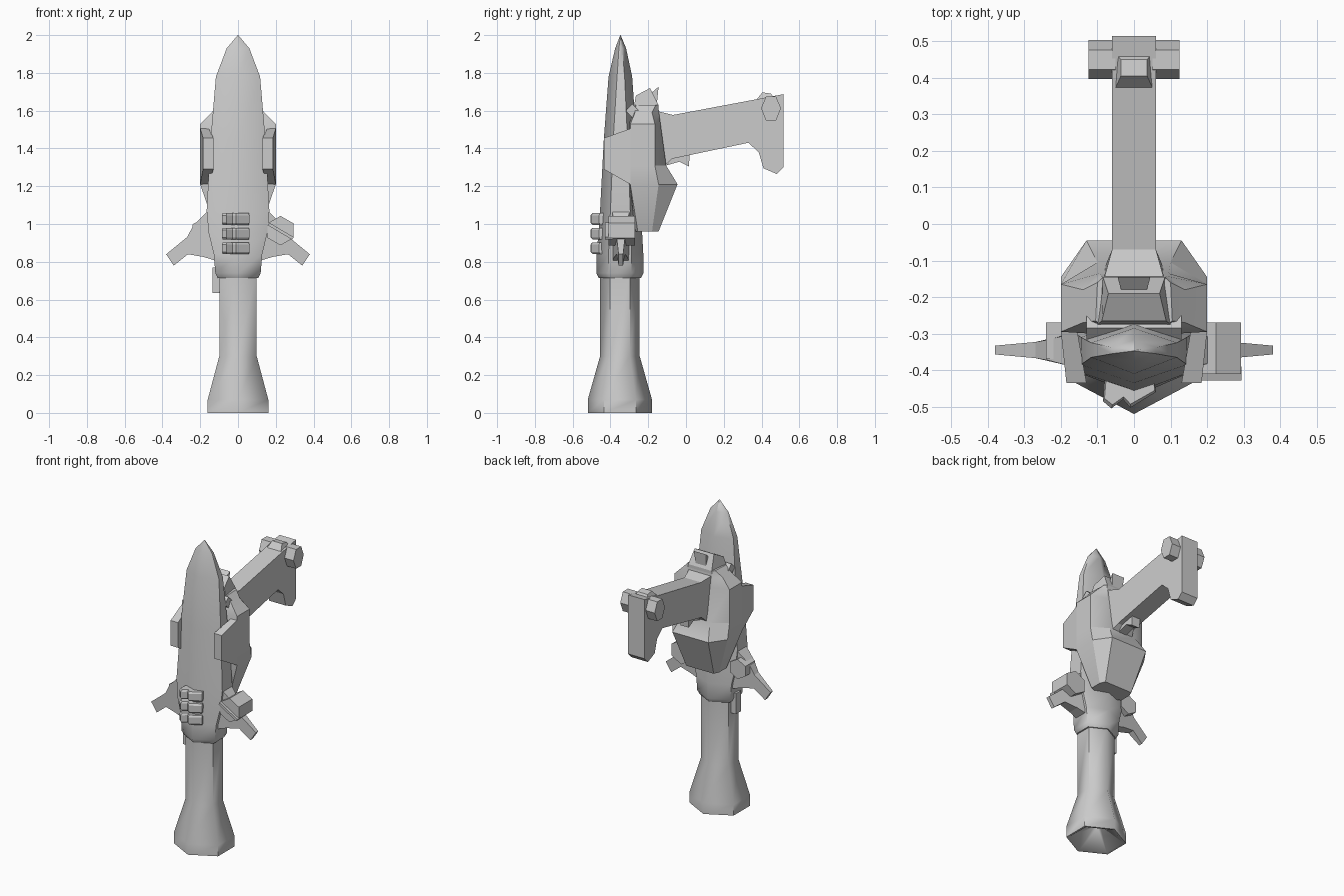
import bpy, bmesh, math

if "Cube" in bpy.data.objects:
    bpy.data.objects.remove(bpy.data.objects["Cube"])

AXIS_Y = -0.35


def finish(name, bm, angle=None):
    bmesh.ops.remove_doubles(bm, verts=bm.verts, dist=1e-5)
    bmesh.ops.recalc_face_normals(bm, faces=bm.faces)
    me = bpy.data.meshes.new(name)
    bm.to_mesh(me)
    bm.free()
    ob = bpy.data.objects.new(name, me)
    bpy.context.collection.objects.link(ob)
    if angle:
        bpy.ops.object.select_all(action='DESELECT')
        ob.select_set(True)
        bpy.context.view_layer.objects.active = ob
        bpy.ops.object.shade_smooth_by_angle(angle=math.radians(angle))
    return ob


def loft(name, rings, angle=None):
    """Skin equal-length rings of points and cap both ends."""
    bm = bmesh.new()
    vs = [[bm.verts.new(p) for p in r] for r in rings]
    n = len(rings[0])
    for a, b in zip(vs, vs[1:]):
        for i in range(n):
            j = (i + 1) % n
            bm.faces.new((a[i], a[j], b[j], b[i]))
    bm.faces.new(vs[0])
    bm.faces.new(vs[-1])
    return finish(name, bm, angle)


def side_profile(name, pts, half):
    """Extrude a (y, z) outline across x; half is one width or one per point."""
    hs = half if isinstance(half, list) else [half] * len(pts)
    return loft(name, [[(s * h, y, z) for (y, z), h in zip(pts, hs)] for s in (-1, 1)])


def prism(name, axis, centre, r1, r2, a, b, sides=6, turn=0.0):
    """Regular prism along x or y, from a to b."""
    rings = []
    for t in (a, b):
        ring = []
        for i in range(sides):
            q = turn + 2 * math.pi * i / sides
            u, v = centre[0] + r1 * math.cos(q), centre[1] + r2 * math.sin(q)
            ring.append((t, u, v) if axis == 'x' else (u, t, v))
        rings.append(ring)
    return loft(name, rings)


def hexring(r, z):
    return [(1.09 * r * math.sin(k * math.pi / 3), AXIS_Y - r * math.cos(k * math.pi / 3), z)
            for k in range(6)]


# Barrel with flared muzzle and recessed bore
loft("barrel", [hexring(r, z) for r, z in
     ((.02, .2), (.025, .1), (.155, .002), (.17, 0), (.17, .07), (.105, .3), (.105, .76))], 62)

# Blade-shaped main body: z, half width, front, front side, rear side, back
blade = ((.715, .108, -.462, -.405, -.295, -.238), (.74, .12, -.475, -.412, -.288, -.225),
         (.84, .128, -.473, -.41, -.288, -.226), (.95, .155, -.464, -.406, -.29, -.232),
         (1.07, .166, -.455, -.40, -.295, -.245), (1.45, .145, -.435, -.385, -.31, -.262),
         (1.78, .117, -.41, -.365, -.325, -.285), (1.93, .06, -.375, -.355, -.338, -.317),
         (2.0, .001, -.348, -.3475, -.3465, -.346))
loft("blade_body", [[(0, f, z), (w, s, z), (w, t, z), (0, b, z), (-w, t, z), (-w, s, z)]
                    for z, w, f, s, t, b in blade], 62)

# Side fins: x, z, half thickness
fin = ((.1, 1.12, .05), (.17, 1.06, .045), (.235, .995, .028), (.27, .93, .022), (.38, .84, .012),
       (.34, .78, .012), (.265, .84, .022), (.18, .825, .035), (.1, .8, .045))
for s, side in ((1, "right"), (-1, "left")):
    loft("fin_" + side, [[(s * x, -.345 + k * h, z) for x, z, h in fin] for k in (-1, 1)])

# Rear housing: z, then four (x, y) half-section points
housing = ((.96, (.08, -.27), (.115, -.255), (.115, -.18), (.1, -.145)),
           (1.21, (.12, -.3), (.2, -.295), (.2, -.145), (.13, -.045)),
           (1.31, (.12, -.3), (.2, -.295), (.2, -.165), (.1, -.105)),
           (1.53, (.12, -.3), (.2, -.295), (.2, -.165), (.095, -.135)),
           (1.59, (.1, -.28), (.14, -.27), (.14, -.18), (.09, -.143)),
           (1.63, (.09, -.275), (.105, -.265), (.1, -.16), (.085, -.147)))
loft("rear_housing", [[(x, y, r[0]) for x, y in r[1:]] + [(-x, y, r[0]) for x, y in r[:0:-1]]
                      for r in housing], 25)
side_profile("housing_cap", [(-.28, 1.6), (-.265, 1.68), (-.19, 1.72), (-.145, 1.63), (-.145, 1.58)],
             [.105, .088, .07, .085, .09])
side_profile("rear_sight", [(-.2, 1.68), (-.145, 1.727), (-.155, 1.63), (-.18, 1.63)],
             [.03, .045, .035, .035])

# Cheek plates reaching forward around the blade
for s, side in ((1, "right"), (-1, "left")):
    loft("cheek_plate_" + side, [
        [(s * a, y, lo), (s * b, y, lo), (s * b, y, hi), (s * a, y, hi)]
        for y, a, b, lo, hi in ((-.435, .13, .185, 1.29, 1.455), (-.295, .155, .2, 1.21, 1.505),
                                (-.24, .15, .199, 1.21, 1.525))])
prism("cross_pin", 'x', (-.285, 1.6), .036, .036, -.13, .13, 4)

# Grip arm with hooked end
side_profile("grip", [(-.16, 1.6), (-.07, 1.577), (.515, 1.687), (.515, 1.3), (.48, 1.265),
                      (.41, 1.295), (.385, 1.38), (.33, 1.43), (-.075, 1.345), (-.13, 1.29)],
             [.085] + [.06] * 8 + [.085])
side_profile("trigger", [(-.105, 1.31), (-.075, 1.35), (.02, 1.37), (.015, 1.305), (-.035, 1.33)], .03)
loft("grip_top_block", [[(-a, y0, z0), (a, y0, z0), (a, y1, z1), (-a, y1, z1)]
                        for a, y0, z0, y1, z1 in ((.054, .365, 1.65, .475, 1.65),
                                                  (.036, .405, 1.697, .45, 1.69))])
for s, side in ((1, "right"), (-1, "left")):
    prism("grip_knob_" + side, 'x', (.45, 1.612), .053, .073, s * .05, s * .125)

# Hexagonal side canister with diagonal rib, and the smaller one opposite
prism("canister", 'y', (.225, .965), .078, .078, -.41, -.27, turn=math.pi / 6)
ang = math.atan2(-.08, .135)
ca, sa = math.cos(ang), math.sin(ang)
loft("canister_rib", [[(.226 + u * ca - v * sa, y, .962 + u * sa + v * ca)
                       for u, v in ((-.075, -.008), (.075, -.008), (.075, .008), (-.075, .008))]
                      for y in (-.428, -.39)])
prism("small_canister", 'y', (-.185, .965), .065, .065, -.37, -.27, turn=math.pi / 6)

# Stack of three front clips
clip = ((-.085, -.485), (-.062, -.505), (-.03, -.48), (-.01, -.503), (.06, -.46), (.055, -.42), (-.08, -.42))
for i in range(3):
    z = .872 + .077 * i
    loft("front_clip_%d" % (i + 1), [[(x * k, -.42 + (y + .42) * m, z + h) for x, y in clip]
         for h, k, m in ((-.031, .95, .88), (-.02, 1, 1), (.02, 1, 1), (.031, .95, .88))])

# Small latch hanging below the collar
loft("latch", [[(-.135, y, .635), (-.09, y, .635), (-.09, y, .77), (-.135, y, .77)] for y in (-.375, -.325)])
